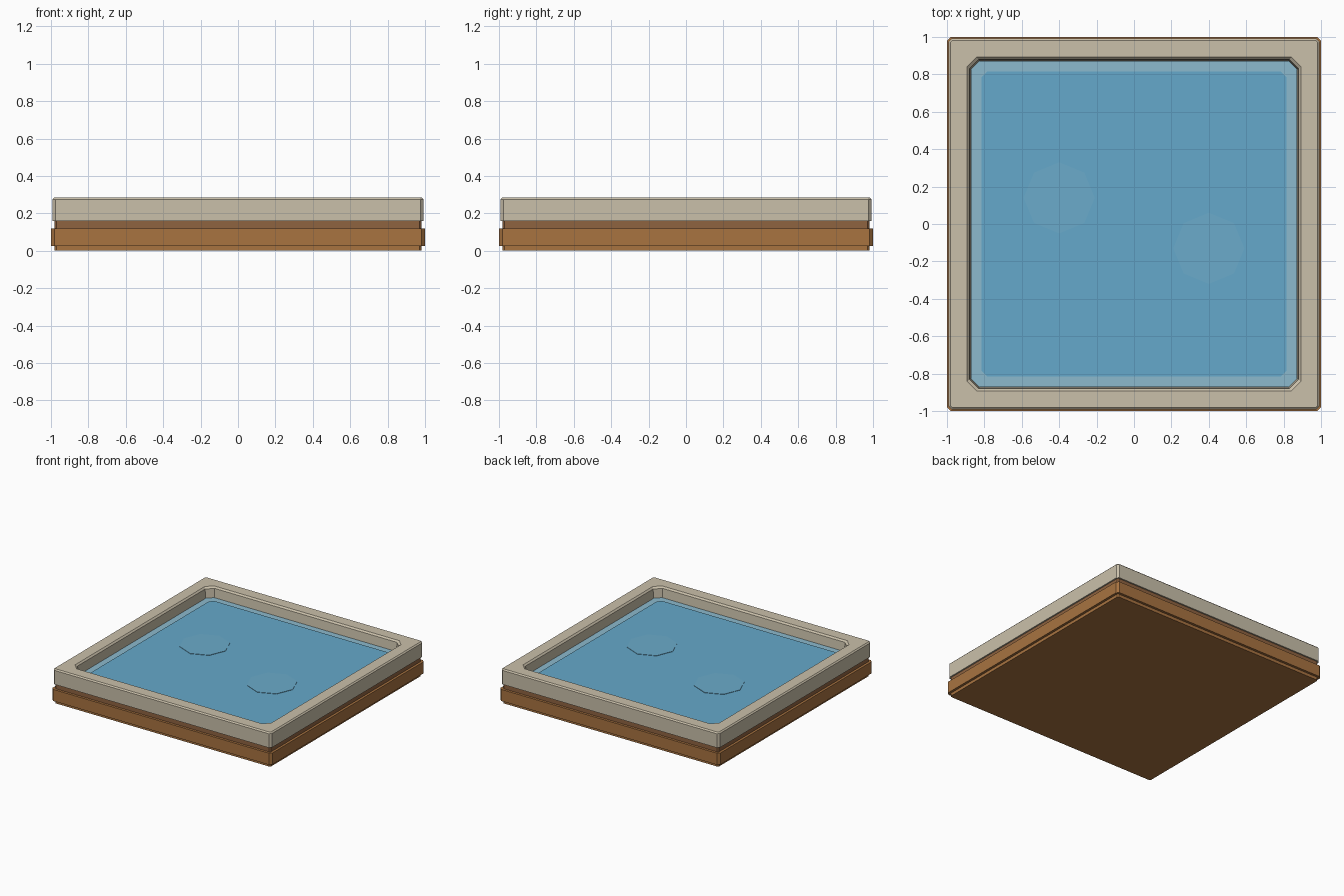
import bpy
import math

cube = bpy.data.objects.get("Cube")
if cube:
    bpy.data.objects.remove(cube, do_unlink=True)


def material(name, hex_code):
    """Flat colour from an sRGB hex string."""
    parts = [int(hex_code[i:i + 2], 16) / 255 for i in (0, 2, 4)]
    linear = [c / 12.92 if c <= 0.04045 else ((c + 0.055) / 1.055) ** 2.4 for c in parts]
    mat = bpy.data.materials.new(name)
    mat.use_nodes = True
    mat.diffuse_color = (*linear, 1)
    mat.node_tree.nodes["Principled BSDF"].inputs["Base Color"].default_value = (*linear, 1)
    return mat


wood = material("warm wood", "A87340")
dark_wood = material("dark wood", "8F6340")
stone = material("pale stone", "CAC0AA")
shallow = material("shallow water", "8CBACD")
deep = material("deep water", "65A9CB")
ripple = material("ripple blue", "6BABCB")


def square_loop(half, cut, z):
    """Square with clipped corners, counter-clockwise."""
    s = half - cut
    return [(half, -s, z), (half, s, z), (s, half, z), (-s, half, z),
            (-half, s, z), (-half, -s, z), (-s, -half, z), (s, -half, z)]


def loft(name, mat, rings, closed=False):
    """Join (half, cut, z) rings; cap the ends, or close into a frame."""
    verts = [v for r in rings for v in square_loop(*r)]
    count, faces = len(rings), []
    for r in range(count if closed else count - 1):
        a, b = r * 8, (r + 1) % count * 8
        for i in range(8):
            j = (i + 1) % 8
            faces.append((a + i, a + j, b + j, b + i))
    if not closed:
        faces.append(tuple(reversed(range(8))))
        faces.append(tuple(range(count * 8 - 8, count * 8)))
    return mesh_object(name, mat, verts, faces)


def mesh_object(name, mat, verts, faces):
    mesh = bpy.data.meshes.new(name)
    mesh.from_pydata(verts, [], faces)
    mesh.materials.append(mat)
    obj = bpy.data.objects.new(name, mesh)
    bpy.context.collection.objects.link(obj)
    return obj


# Wooden base: recessed foot, wide band, recessed neck
loft("base_foot", wood, [(0.98, 0.01, 0), (0.98, 0.01, 0.025)])
loft("base_band", wood, [(1.0, 0.02, 0.025), (1.0, 0.02, 0.12)])
loft("base_neck", dark_wood, [(0.98, 0.01, 0.12), (0.98, 0.01, 0.16)])

# Stone rim with bevelled outer and inner top edges
loft("stone_rim", stone, [
    (0.992, 0.017, 0.16), (0.992, 0.017, 0.275), (0.982, 0.012, 0.285),
    (0.892, 0.05, 0.285), (0.88, 0.05, 0.272), (0.87, 0.045, 0.16)], closed=True)

# Water: pale border with a darker middle sheet
loft("water_edge", shallow, [(0.872, 0.045, 0.16), (0.872, 0.045, 0.2)])
loft("water_middle", deep, [(0.815, 0.03, 0.2), (0.815, 0.03, 0.205)])


# Faint ripple patches on the water
def ripple_patch(name, x, y, radius):
    points = [(x + radius * math.cos(i * math.tau / 8),
               y + radius * math.sin(i * math.tau / 8)) for i in range(8)]
    verts = [(px, py, z) for z in (0.205, 0.208) for px, py in points]
    faces = [tuple(range(8, 16))]
    faces += [(i, (i + 1) % 8, (i + 1) % 8 + 8, i + 8) for i in range(8)]
    mesh_object(name, ripple, verts, faces)


ripple_patch("ripple_back", -0.4, 0.14, 0.19)
ripple_patch("ripple_front", 0.4, -0.13, 0.19)
